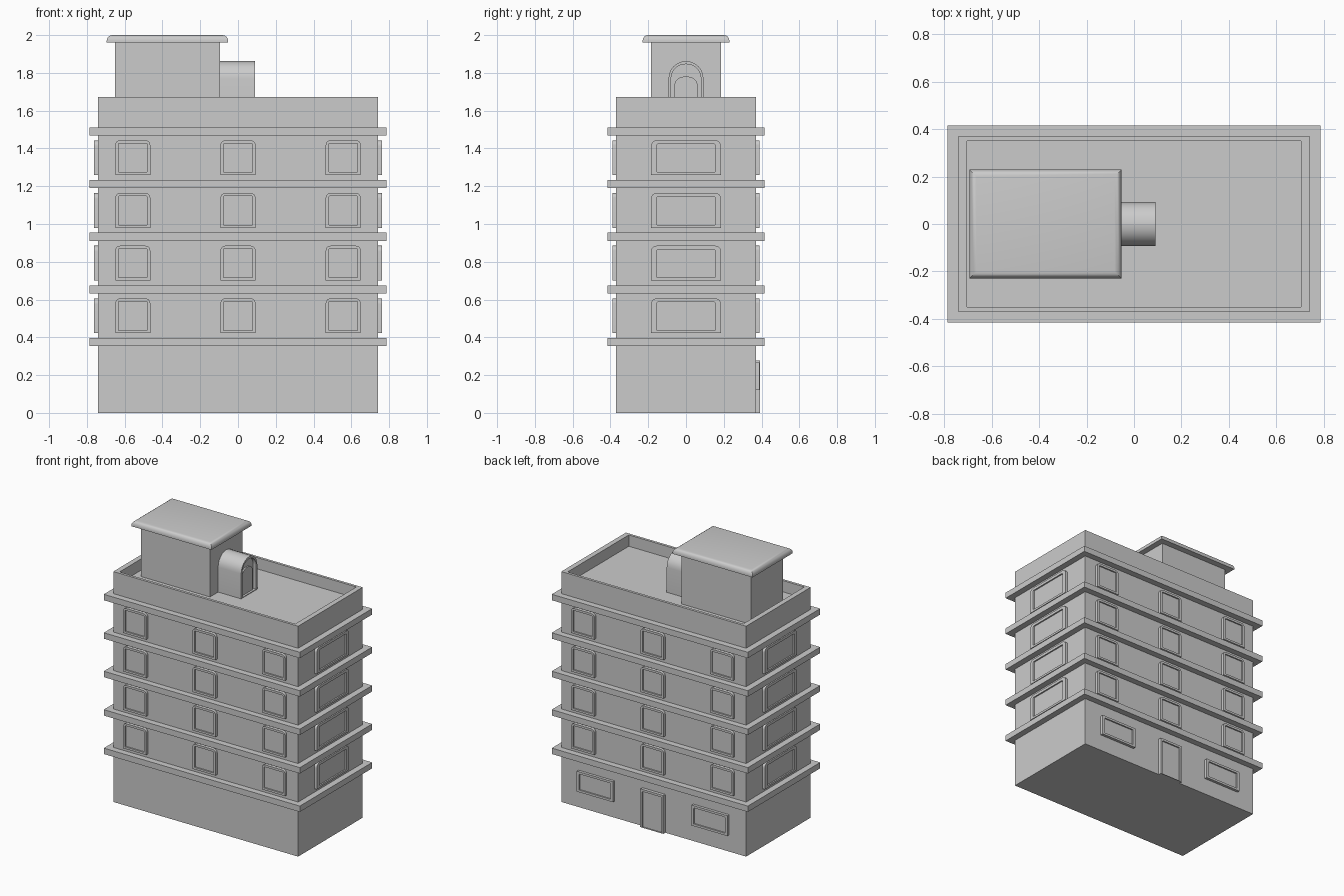
import bpy, bmesh
from math import pi, sin, cos
from mathutils import Matrix, Vector

if "Cube" in bpy.data.objects:
    bpy.data.objects.remove(bpy.data.objects["Cube"])


def loft(name, rings, matrix=Matrix()):
    """Skin equal-length rings of points and cap both ends."""
    bm = bmesh.new()
    rows = [[bm.verts.new(matrix @ Vector(p)) for p in ring] for ring in rings]
    for a, b in zip(rows, rows[1:]):
        for i in range(len(a)):
            j = (i + 1) % len(a)
            bm.faces.new((a[i], a[j], b[j], b[i]))
    bm.faces.new(rows[0][::-1])
    bm.faces.new(rows[-1])
    bmesh.ops.recalc_face_normals(bm, faces=bm.faces)
    mesh = bpy.data.meshes.new(name)
    bm.to_mesh(mesh)
    bm.free()
    ob = bpy.data.objects.new(name, mesh)
    bpy.context.collection.objects.link(ob)
    return ob


def rect(x0, x1, y0, y1, z):
    return [(x0, y0, z), (x1, y0, z), (x1, y1, z), (x0, y1, z)]


def box(name, x0, x1, y0, y1, z0, z1):
    return loft(name, [rect(x0, x1, y0, y1, z0), rect(x0, x1, y0, y1, z1)])


def arch(hw, z0, z1, r, y, n=6):
    """Upright outline in the xz plane with rounded top corners."""
    pts = [(-hw, y, z0), (hw, y, z0)]
    for cx, start in ((hw - r, 0), (r - hw, pi / 2)):
        for i in range(n + 1):
            a = start + i * pi / 2 / n
            pts.append((cx + r * cos(a), y, z1 - r + r * sin(a)))
    return pts


def framed(name, hw, z0, z1, r, inset, x, wall, turn, out=0.02, recess=0.01):
    """Raised frame with a sunken panel, on the wall facing 'turn'."""
    ix, ib, it = inset
    outer = (hw, z0, z1, r)
    inner = (hw - ix, z0 + ib, z1 - it, 0.006)
    face = -wall - out
    m = Matrix.Rotation(turn, 4, 'Z') @ Matrix.Translation((x, 0, 0))
    return loft(name, [arch(*outer, -wall + 0.005), arch(*outer, face),
                       arch(*inner, face), arch(*inner, face + recess)], m)


# Main block with a sunken roof behind the parapet
X, Y, TOP, ROOF = 0.742, 0.37, 1.672, 1.59
loft("main_block", [rect(-X, X, -Y, Y, 0), rect(-X, X, -Y, Y, TOP),
                    rect(-.705, .705, -.351, .351, TOP),
                    rect(-.705, .705, -.351, .351, ROOF)])

# Floor ledges
STEP = 0.279
for i in range(5):
    z = 0.353 + i * STEP
    box(f"ledge_{i + 1}", -.787, .787, -.415, .415, z, z + 0.043)

# Windows on the four upper floors, all sides
for i in range(4):
    z0, z1 = 0.422 + i * STEP, 0.606 + i * STEP
    for turn, side in ((0, "front"), (pi, "back")):
        for k in (-1, 0, 1):
            framed(f"{side}_window_{i + 1}_{k + 2}", .0925, z0, z1, .025,
                   (.016, .015, .016), k * .557, Y, turn)
    for turn, side in ((pi / 2, "right"), (-pi / 2, "left")):
        framed(f"{side}_window_{i + 1}", .185, z0, z1, .03,
               (.031, .015, .02), 0, X, turn)

# Ground floor entrance and wide windows on the back
framed("entrance_door", .0925, 0, .278, .004, (.016, .002, .016), 0, Y, pi, .023)
for k in (-1, 1):
    framed(f"ground_window_{k + 2}", .145, .12, .268, .004,
           (.02, .016, .016), k * .46, Y, pi)

# Rooftop house and its rounded cap
box("rooftop_house", -.65, -.095, -.185, .185, ROOF, 1.97)
cap = []
for i in range(5):
    a = i * pi / 8
    d = 0.03 * (1 - cos(a))
    cap.append(rect(-.695 + d, -.052 - d, -.23 + d, .23 - d, 1.97 + .03 * sin(a)))
loft("rooftop_cap", [rect(-.695, -.052, -.23, .23, 1.96)] + cap)

# Arched roof exit: vault with recessed front (built facing -y, turned to +x)
east = Matrix.Rotation(pi / 2, 4, 'Z')
vault = loft("exit_vault", [arch(.0925, ROOF, 1.862, .092, .1),
                            arch(.0925, ROOF, 1.862, .092, -.09),
                            arch(.079, ROOF + .005, 1.846, .075, -.09),
                            arch(.079, ROOF + .005, 1.846, .075, -.065)], east)
loft("exit_door", [arch(.062, ROOF, 1.78, .05, -.06),
                   arch(.062, ROOF, 1.78, .05, -.075)], east)

# Smooth the curved parts, keep the edges sharp
bpy.ops.object.select_all(action='DESELECT')
for ob in bpy.context.collection.objects:
    ob.select_set(True)
    bpy.context.view_layer.objects.active = ob
bpy.ops.object.shade_smooth_by_angle(angle=0.52)
